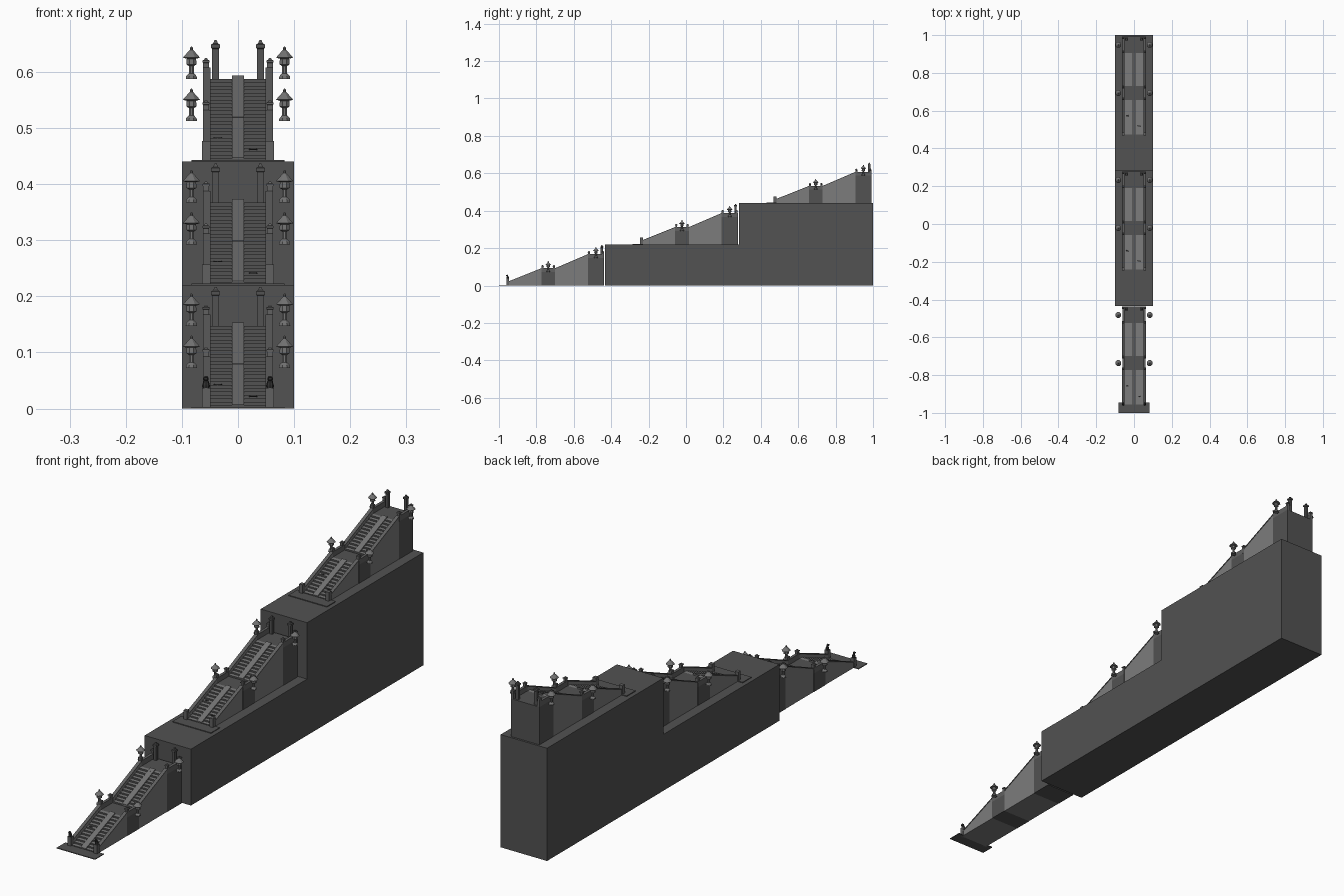
import bpy, bmesh, math
from mathutils import Vector

if "Cube" in bpy.data.objects:
    bpy.data.objects.remove(bpy.data.objects["Cube"])

def material(name, v):
    m = bpy.data.materials.new(name)
    m.diffuse_color = (v, v, v, 1)
    m.use_nodes = True
    m.node_tree.nodes["Principled BSDF"].inputs["Base Color"].default_value = m.diffuse_color
    return m

DARK = material("dark stone", 0.085)
LIGHT = material("light stair stone", 0.20)
RAMP = material("carved ramp stone", 0.17)
POST = material("post stone", 0.12)
LANTERN = material("lantern stone", 0.17)
BLACK = material("black stone", 0.03)

def finish(bm, name, *mats):
    bmesh.ops.recalc_face_normals(bm, faces=bm.faces)
    me = bpy.data.meshes.new(name)
    bm.to_mesh(me)
    bm.free()
    for m in mats:
        me.materials.append(m)
    ob = bpy.data.objects.new(name, me)
    bpy.context.collection.objects.link(ob)
    return ob

def box(name, x, y, z, mat):
    return prism(name, [(y[0], z[0]), (y[1], z[0]), (y[1], z[1]), (y[0], z[1])], x[0], x[1], mat)

def prism(name, yz, x0, x1, *mats):
    """Extrude a y-z profile along x."""
    bm = bmesh.new()
    f = bm.faces.new([bm.verts.new((x0, y, z)) for y, z in yz])
    r = bmesh.ops.extrude_face_region(bm, geom=[f])
    bmesh.ops.translate(bm, vec=(x1 - x0, 0, 0),
                        verts=[v for v in r["geom"] if isinstance(v, bmesh.types.BMVert)])
    return finish(bm, name, *mats)

def lathe(name, profile, pos, sides, mat, turn=0.0):
    """Stack rings of (radius, height) into a closed turned solid."""
    bm = bmesh.new()
    rings = []
    for r, z in profile:
        rings.append([bm.verts.new(Vector(pos) + Vector((
            r * math.cos(turn + 2 * math.pi * i / sides),
            r * math.sin(turn + 2 * math.pi * i / sides), z))) for i in range(sides)])
    for a, b in zip(rings, rings[1:]):
        for i in range(sides):
            j = (i + 1) % sides
            bm.faces.new((a[i], a[j], b[j], b[i]))
    bm.faces.new(rings[0])
    bm.faces.new(rings[-1])
    return finish(bm, name, mat)

def square_post(name, x, y, z, h, w, mat):
    """Square post with a wider cap and a small peak."""
    k = w / 2 * math.sqrt(2)
    prof = [(k * .85, 0), (k * .85, h * .78), (k * 1.1, h * .8), (k * 1.1, h * .89),
            (k * .6, h * .92), (k * .3, h)]
    lathe(name, prof, (x, y, z), 4, mat, math.pi / 4)

LAMP = [(.011, 0), (.010, .005), (.005, .010), (.0045, .023), (.010, .026), (.009, .036),
        (.0165, .038), (.007, .048), (.003, .052), (.003, .055), (.0008, .058)]

# unit layout: flight, middle landing, flight, top landing
Y = [-0.955, -0.773, -0.70, -0.525, -0.438]
Z1, Z2 = 0.0725, 0.1475
RAIL, STEPS = 0.02, 12

def flight(dy, dz, y0, y1, z0, z1):
    # stepped core, pale treads and dark risers
    prof = [(y1, dz), (y0, dz)]
    for i in range(STEPS):
        ya = y0 + (y1 - y0) * i / STEPS
        za = z0 + (z1 - z0) * (i + 1) / STEPS
        if i or z0 > 0:
            prof.append((ya, za - (z1 - z0) / STEPS))
        prof.append((ya, za))
    prof.append((y1, z1))
    st = prism("stair_flight", prof, -.05, .05, LIGHT, DARK)
    for p in st.data.polygons:
        if p.normal.y < -0.5:
            p.material_index = 1
    # centre ramp
    prism("centre_ramp", [(y0, z0), (y0, z0 + .0075), (y1, z1 + .006), (y1, z1 - .004)],
          -.011, .011, RAMP)
    # sloping side walls with a coping
    for s in (-1, 1):
        prism("side_wall", [(y0, dz), (y1, dz), (y1, z1 + RAIL - .004), (y0, z0 + RAIL - .004)],
              s * .05, s * .061, LIGHT)
        prism("wall_coping", [(y0, z0 + RAIL - .004), (y1, z1 + RAIL - .004),
              (y1, z1 + RAIL), (y0, z0 + RAIL)], s * .049, s * .0625, POST)

def unit(dy, dz, guardians):
    y = [v + dy for v in Y]
    box("foot_slab", (-.083, .083), (dy - 1, dy - .946), (dz, dz + .003), DARK)
    flight(dy, dz, y[0], y[1], dz, dz + Z1)
    flight(dy, dz, y[2], y[3], dz + Z1, dz + Z2)
    for a, b, h in ((y[1], y[2], dz + Z1), (y[3], y[4], dz + Z2)):
        box("landing", (-.062, .062), (a, b), (dz, h), DARK)
        for s in (-1, 1):
            box("landing_rail", (s * .051, s * .062), (a, b), (h, h + RAIL), POST)
            for py in (a + .006, b - .006):
                square_post("landing_post", s * .057, py, h, .037, .012, POST)
            lathe("stone_lantern", LAMP, (s * .083, (a + b) / 2, h), 8, LANTERN, math.pi / 8)
    for s in (-1, 1):
        # front newel blocks and tall rear posts
        box("newel_block", (s * .049, s * .064), (y[0] - .006, y[0] + .009), (dz, dz + .037), POST)
        square_post("tall_rear_post", s * .04, y[4] - .012, dz + Z2, .069, .014, DARK)
        if guardians:
            # seated animal: body, head, muzzle
            c = s * .057
            lathe("guardian_body", [(.0065, 0), (.007, .004), (.005, .011), (.003, .015)],
                  (c, y[0] + .002, dz + .037), 8, BLACK)
            lathe("guardian_head", [(.002, 0), (.0048, .003), (.0048, .006), (.002, .009)],
                  (c, y[0] - .001, dz + .049), 8, BLACK)
            box("guardian_muzzle", (c - .0022, c + .0022), (y[0] - .0075, y[0]),
                (dz + .051, dz + .055), BLACK)
    # fallen leaf patches on the lower flight
    for lx, ly, lz in ((-.036, .098, .0415), (.027, .045, .0205)):
        ob = lathe("leaf_patch", [(.008, 0), (.007, .002)], (0, 0, 0), 8, BLACK)
        ob.scale = (1, .6, 1)
        ob.location = (lx, y[0] + ly, dz + lz)

for n in range(3):
    unit(.715 * n, .22 * n, n == 0)

# stepped terraces carrying the upper stairs
prism("terraces", [(-.433, 0), (1, 0), (1, .44), (.283, .44), (.283, .22), (-.433, .22)],
      -.1, .1, DARK)
